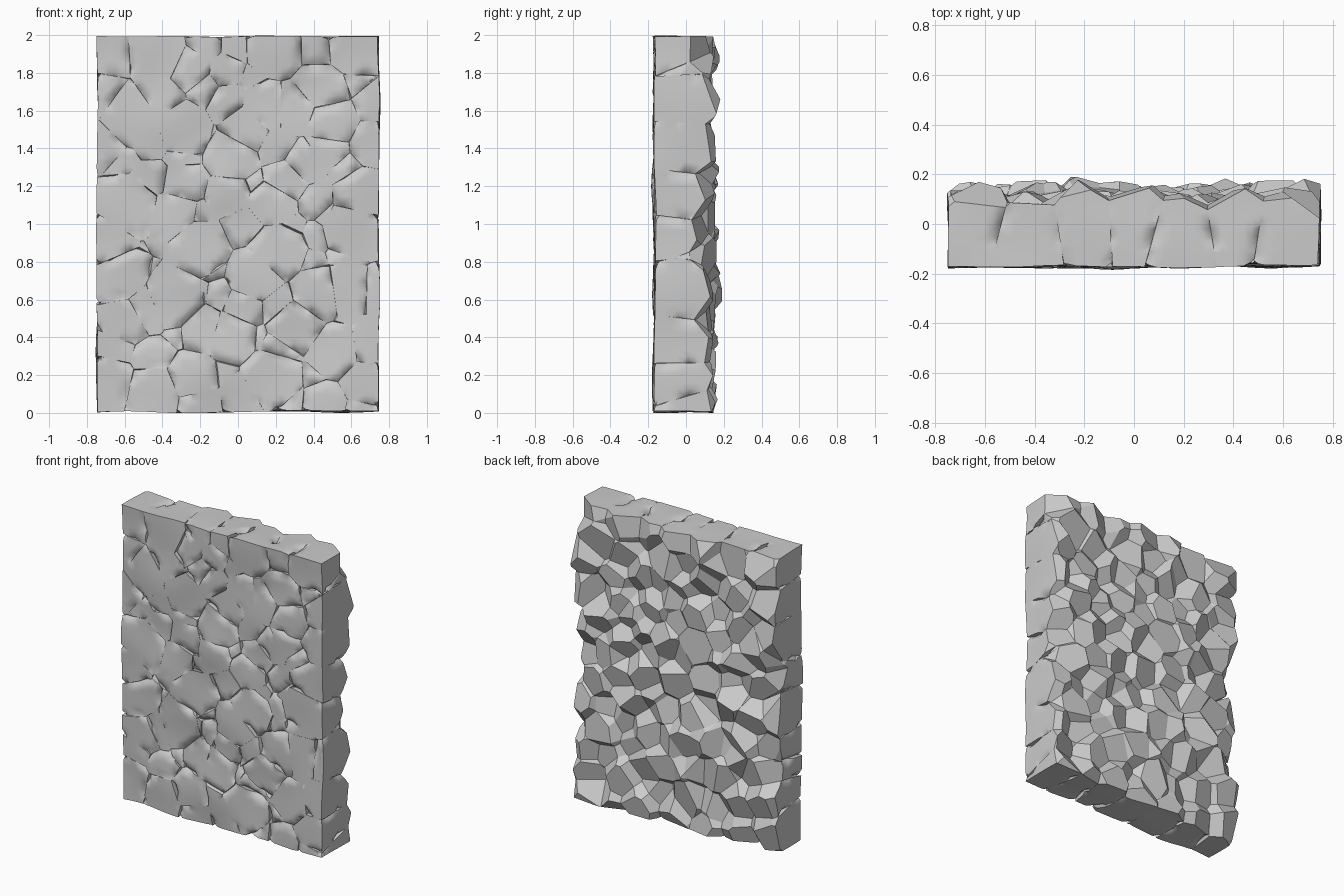
import bpy, bmesh, random, math
from mathutils import Vector, noise

if "Cube" in bpy.data.objects:
    bpy.data.objects.remove(bpy.data.objects["Cube"])

random.seed(11)
W, H, FRONT = 0.745, 1.985, -0.166


def scatter(count, y0, y1, gap, margin):
    """Irregular seed points spread over the panel with a minimum spacing."""
    pts = []
    for _ in range(6000):
        p = Vector((random.uniform(-W - margin, W + margin), random.uniform(y0, y1),
                    random.uniform(-margin, H + margin)))
        if all(math.hypot(p.x - q.x, p.z - q.z) > gap for q in pts):
            pts.append(p)
            if len(pts) == count:
                break
    return pts


# Seeds of the kept stones, and of the broken-away layer behind them
kept = scatter(95, -0.04, 0.05, 0.125, -0.04)
removed = scatter(105, 0.17, 0.25, 0.135, 0.08)

# Slab: finely divided block with gently uneven outer faces
slab = bmesh.new()
bmesh.ops.create_cube(slab, size=1)
for v in slab.verts:
    v.co = Vector((v.co.x * 2 * W, FRONT + (v.co.y + 0.5) * 0.6, (v.co.z + 0.5) * H + 0.006))
for axis, lo, hi, n in ((0, -W, W, 50), (1, FRONT, FRONT + 0.6, 20), (2, 0.006, H, 66)):
    for i in range(1, n):
        co, no = Vector(), Vector()
        co[axis], no[axis] = lo + (hi - lo) * i / n, 1
        bmesh.ops.bisect_plane(slab, geom=slab.verts[:] + slab.edges[:] + slab.faces[:],
                               plane_co=co, plane_no=no)
for v in slab.verts:
    d = noise.noise_vector(v.co * 3)
    v.co += Vector((d.x * 0.012, d.y * 0.022, d.z * 0.012))
for f in slab.faces:
    f.smooth = True
slab.normal_update()
for e in slab.edges:
    e.smooth = e.calc_face_angle(0) < math.radians(45)
slab_mesh = bpy.data.meshes.new("slab_tmp")
slab.to_mesh(slab_mesh)
slab.free()


def make_stone(index, seed):
    """Cut one stone from the slab with the planes halfway to its neighbours."""
    bm = bmesh.new()
    bm.from_mesh(slab_mesh)
    joints = []
    near = sorted(((p, k) for k, group in enumerate((kept, removed)) for p in group
                   if p is not seed), key=lambda t: (t[0] - seed).length)
    for p, is_back in near[:60]:
        mid, no = (p + seed) / 2, (p - seed).normalized()
        if not any((v.co - mid).dot(no) > 1e-5 for v in bm.verts):
            continue
        cut = bmesh.ops.bisect_plane(bm, geom=bm.verts[:] + bm.edges[:] + bm.faces[:],
                                     plane_co=mid, plane_no=no, clear_outer=True)
        edges = [e for e in cut["geom_cut"] if isinstance(e, bmesh.types.BMEdge)]
        for f in bmesh.ops.holes_fill(bm, edges=edges, sides=0)["faces"]:
            f.smooth = False
        if not is_back:
            joints.append((mid, no))

    # Chip the outer rim along the joints, and set each stone slightly in or out
    bm.normal_update()
    shift = random.uniform(-0.003, 0.003)
    moves = []
    for v in bm.verts:
        outer = [f for f in v.link_faces if f.smooth]
        if not outer:
            continue
        normal = sum((f.normal for f in outer), Vector()).normalized()
        gap = min((mid - v.co).dot(no) for mid, no in joints)
        n = noise.noise(v.co * 9 + Vector((index * 3.7, 0, 0)))
        chip = min(0.03, max(0, n - 0.03) * 0.1) * max(0, 1 - gap / 0.028)
        chip *= min(1, max(0, (0.1 - v.co.y) / 0.08))
        step = Vector((0, shift, 0)) if normal.y < -0.3 else Vector()
        moves.append((v, step - normal * chip))
    for v, d in moves:
        v.co += d
    for v in bm.verts:
        v.co.y = min(v.co.y, 0.19)
    bmesh.ops.triangulate(bm, faces=[f for f in bm.faces if f.smooth])
    for e in bm.edges:
        if not all(f.smooth for f in e.link_faces):
            e.smooth = False
    mesh = bpy.data.meshes.new(f"stone_{index:02d}")
    bm.to_mesh(mesh)
    bm.free()
    bpy.context.collection.objects.link(bpy.data.objects.new(mesh.name, mesh))


for i, s in enumerate(kept):
    make_stone(i, s)
bpy.data.meshes.remove(slab_mesh)
